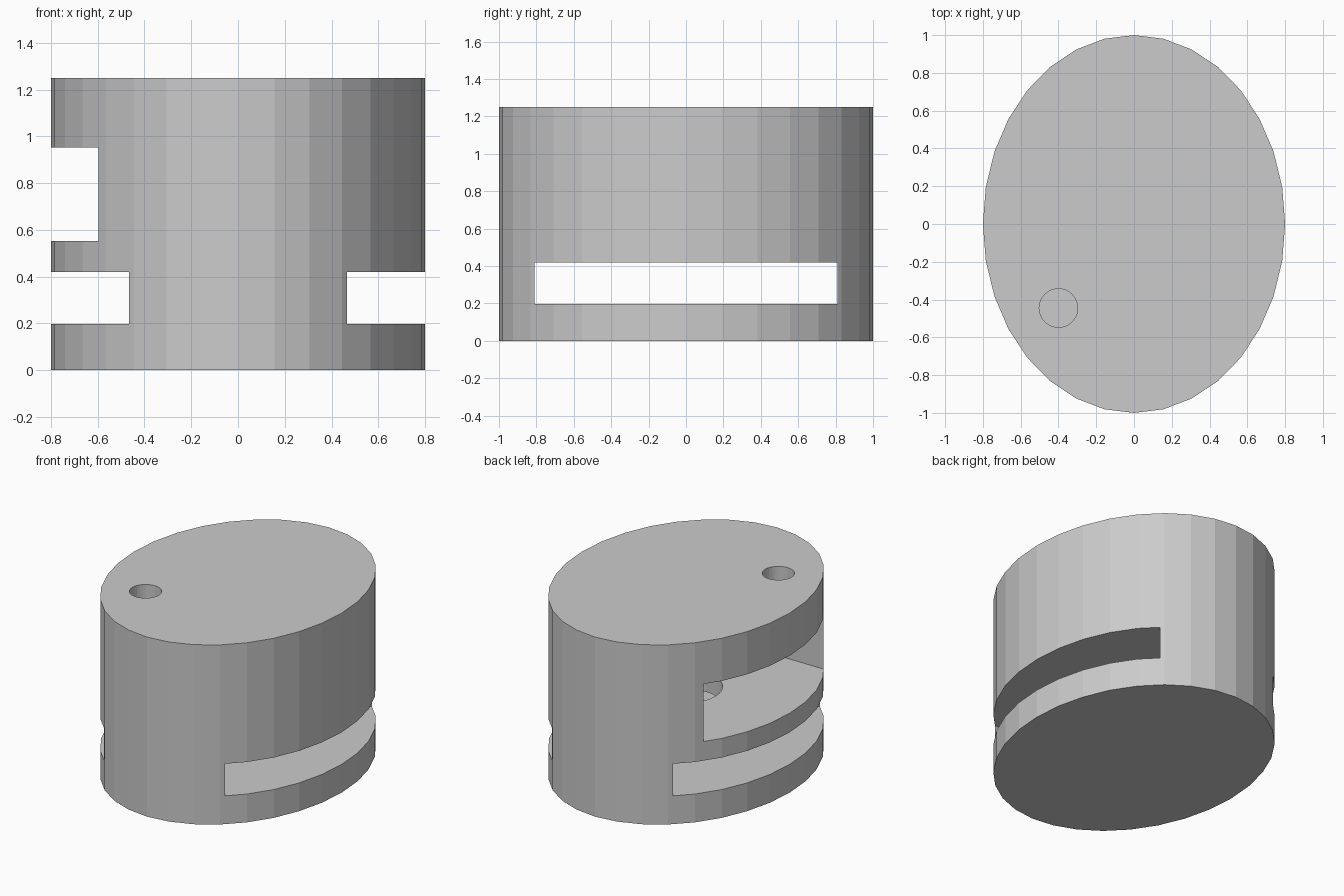
import bpy
from mathutils import Matrix

if "Cube" in bpy.data.objects:
    bpy.data.objects.remove(bpy.data.objects["Cube"])


grey = bpy.data.materials.new("plain grey")
grey.diffuse_color = (0.6, 0.6, 0.6, 1)
grey.use_nodes = True
grey.node_tree.nodes["Principled BSDF"].inputs["Base Color"].default_value = grey.diffuse_color


def cylinder(name, x, y, z0, z1, rx, ry, sides=32):
    bpy.ops.mesh.primitive_cylinder_add(vertices=sides, radius=1, depth=1)
    ob = bpy.context.object
    ob.name = name
    ob.data.transform(Matrix.Translation((x, y, (z0 + z1) / 2))
                      @ Matrix.Diagonal((rx, ry, z1 - z0, 1)))
    ob.data.materials.append(grey)
    return ob


def box(name, x0, x1, y0, y1, z0, z1):
    bpy.ops.mesh.primitive_cube_add(size=1)
    ob = bpy.context.object
    ob.name = name
    ob.data.transform(
        Matrix.Translation(((x0 + x1) / 2, (y0 + y1) / 2, (z0 + z1) / 2))
        @ Matrix.Diagonal((x1 - x0, y1 - y0, z1 - z0, 1)))
    ob.data.materials.append(grey)
    return ob


# Oval faceted housing
housing = cylinder("oval_housing", 0, 0, 0, 1.25, 0.8, 1.0)

cutters = [
    # Low slot running straight through from side to side
    box("through_slot_cutter", -1, 1, -0.81, 0.81, 0.197, 0.42),
    # Chamber open on the left side only
    box("side_chamber_cutter", -1, 0.45, -0.66, 0.66, 0.553, 0.953),
    # Small hole from the top down into the chamber
    cylinder("top_hole_cutter", -0.4, -0.445, 0.8, 1.4, 0.102, 0.102),
    # Wide hole from the chamber floor down into the slot
    cylinder("floor_hole_cutter", -0.02, 0.06, 0.3, 0.7, 0.25, 0.25),
]

for cutter in cutters:
    mod = housing.modifiers.new(cutter.name, 'BOOLEAN')
    mod.operation = 'DIFFERENCE'
    mod.solver = 'EXACT'
    mod.object = cutter

# Apply the cuts, then remove the helpers
bpy.context.view_layer.objects.active = housing
for mod in list(housing.modifiers):
    bpy.ops.object.modifier_apply(modifier=mod.name)
for cutter in cutters:
    bpy.data.objects.remove(cutter)
